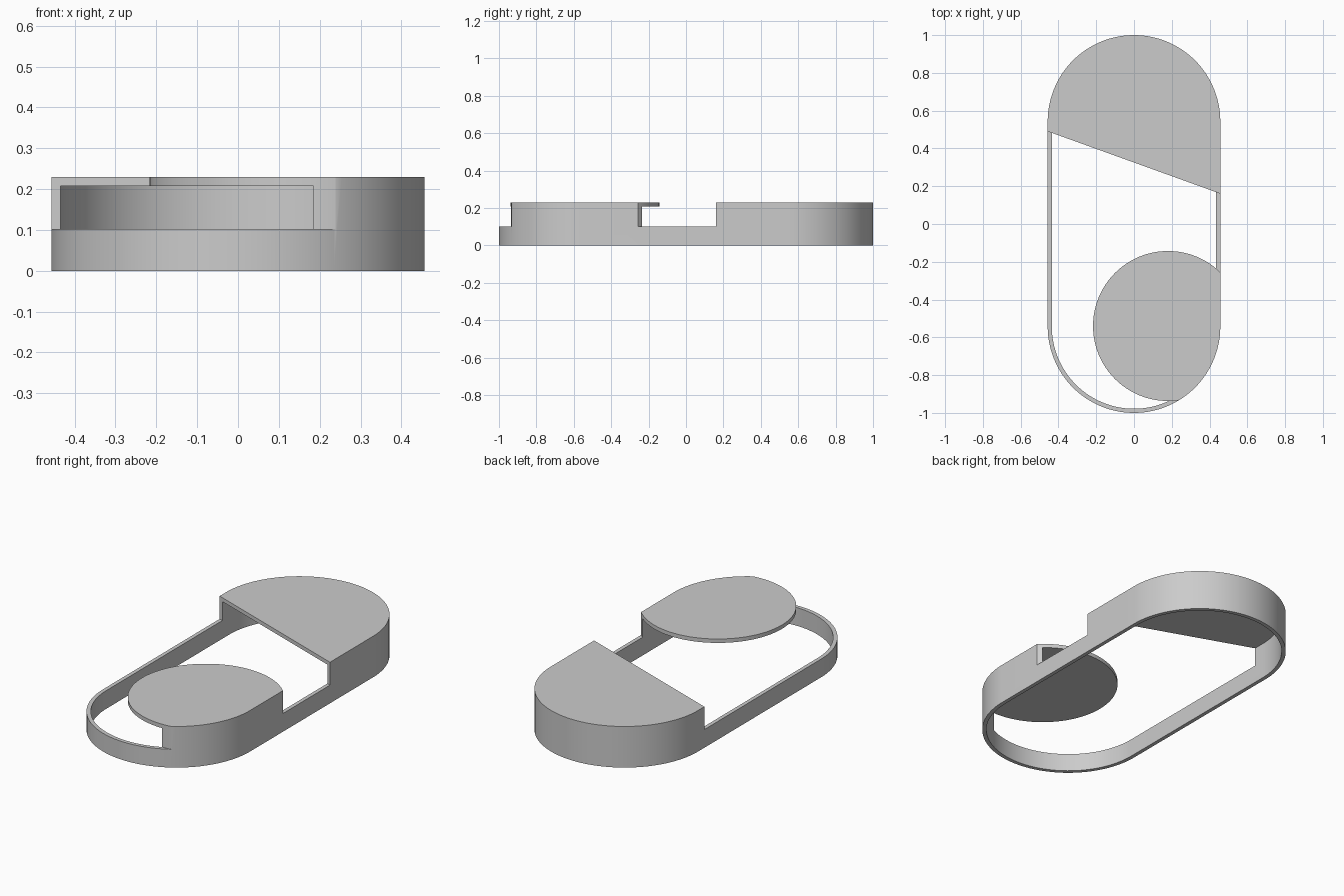
import bpy, bmesh
from math import sin, cos, pi, radians

cube = bpy.data.objects.get("Cube")
if cube:
    bpy.data.objects.remove(cube, do_unlink=True)

WIDTH, HALF_LENGTH = 0.457, 1.0     # outer half width, half length
WALL = 0.022                        # wall and cover thickness
RIM, TOP = 0.102, 0.23              # low rim height, cover height
CENTRE = HALF_LENGTH - WIDTH        # centre of each rounded end

grey = bpy.data.materials.new("light_grey")
grey.use_nodes = True
color = (0.6, 0.6, 0.6, 1)
grey.diffuse_color = color
grey.node_tree.nodes["Principled BSDF"].inputs["Base Color"].default_value = color


def arc(cx, cy, r, start, end, steps):
    return [(cx + r * cos(start + (end - start) * i / steps),
             cy + r * sin(start + (end - start) * i / steps)) for i in range(steps + 1)]


def stadium(r):
    return arc(0, CENTRE, r, 0, pi, 64) + arc(0, -CENTRE, r, pi, 2 * pi, 64)


def prism(name, outline, z0, z1):
    """Extrude a closed outline between two heights."""
    bm = bmesh.new()
    face = bm.faces.new([bm.verts.new((x, y, z0)) for x, y in outline])
    up = bmesh.ops.extrude_face_region(bm, geom=[face])["geom"]
    bmesh.ops.translate(bm, vec=(0, 0, z1 - z0),
                        verts=[g for g in up if isinstance(g, bmesh.types.BMVert)])
    bmesh.ops.recalc_face_normals(bm, faces=bm.faces)
    mesh = bpy.data.meshes.new(name)
    bm.to_mesh(mesh)
    bm.free()
    obj = bpy.data.objects.new(name, mesh)
    bpy.context.collection.objects.link(obj)
    return obj


def subtract(obj, cutter):
    """Cut one solid from another and discard the cutter."""
    mod = obj.modifiers.new("cut", "BOOLEAN")
    mod.operation, mod.solver, mod.object = "DIFFERENCE", "EXACT", cutter
    bpy.context.view_layer.objects.active = obj
    bpy.ops.object.modifier_apply(modifier=mod.name)
    bpy.data.objects.remove(cutter, do_unlink=True)


# Hollow case, open at the bottom
case = prism("case_shell", stadium(WIDTH), 0, TOP)
subtract(case, prism("cavity", stadium(WIDTH - WALL), -0.1, TOP - WALL))

# Opening: all above the low rim except the slanted back cover and round front cover
opening = prism("opening", [(-0.6, -1.2), (0.6, -1.2), (0.6, 0.109), (-0.6, 0.542)], RIM, 0.5)
disc = arc(0.18, -0.54, 0.397, 0, 2 * pi, 128)[:-1]
subtract(opening, prism("round_cover", disc, 0, 0.6))
subtract(case, opening)

# Material and smooth rounded walls
case.data.materials.clear()
case.data.materials.append(grey)
for poly in case.data.polygons:
    poly.material_index = 0
bpy.ops.object.select_all(action="DESELECT")
case.select_set(True)
bpy.context.view_layer.objects.active = case
bpy.ops.object.shade_smooth_by_angle(angle=radians(30))
